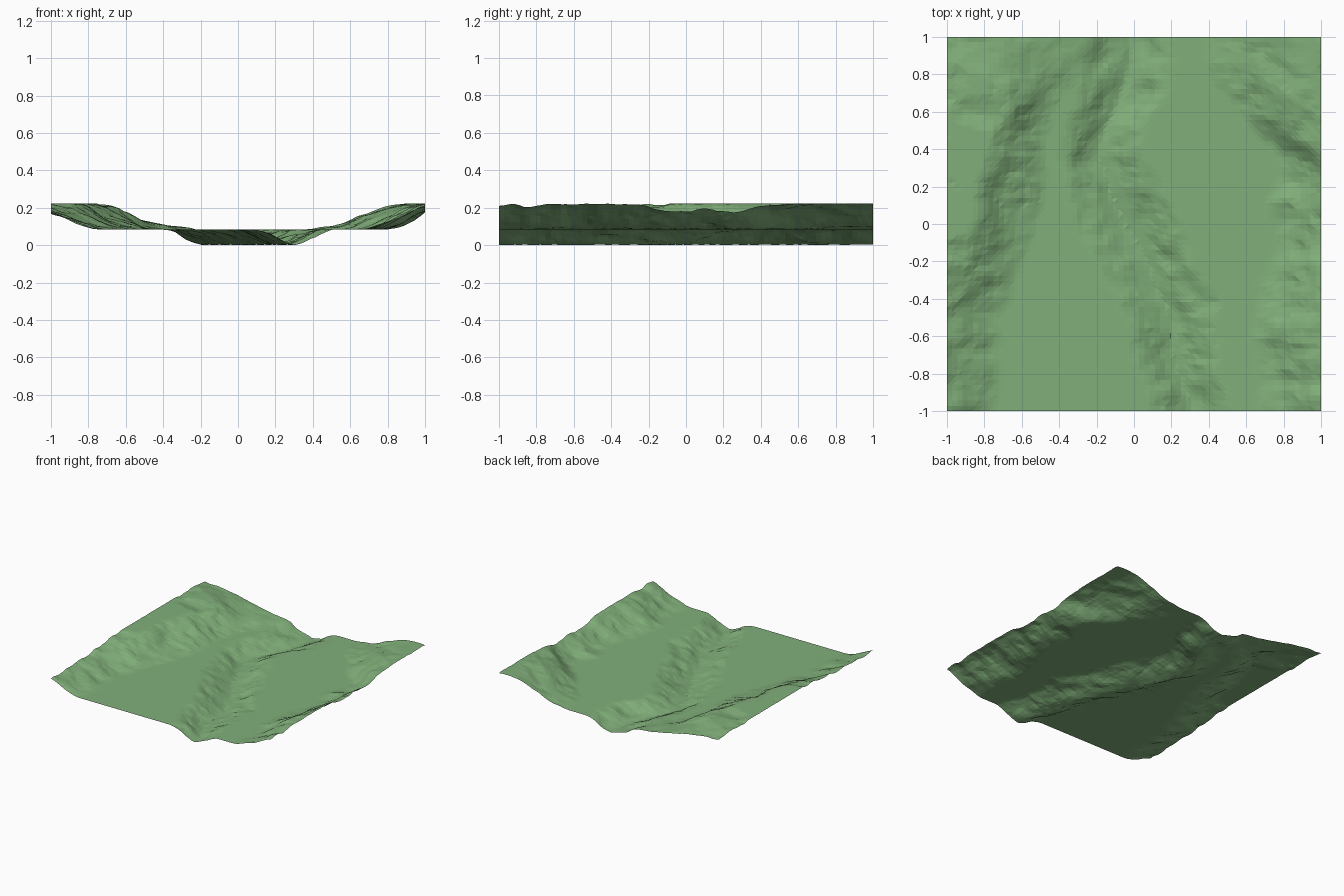
import bpy, bmesh
from mathutils import Vector, noise

if "Cube" in bpy.data.objects:
    bpy.data.objects.remove(bpy.data.objects["Cube"])

BED, TERRACE, TOP = 0.0, 0.084, 0.223

# Plan curves: (y, x) or (y, half width)
STREAM = [(-1, .31), (-.8, .25), (-.67, .19), (-.5, .19), (-.3, .10), (-.08, 0),
          (.2, -.13), (.4, -.19), (.52, -.15), (.7, -.06), (1, -.01)]
STREAM_HALF = [(-1, .22), (-.5, .25), (-.1, .31), (.3, .26), (.7, .23), (1, .28)]
LEFT_WALL = [(-1, -1.0), (-.7, -.94), (-.4, -.88), (0, -.73), (.4, -.6), (.7, -.53), (1, -.63)]
LEFT_HALF = [(-1, .3), (-.6, .24), (0, .19), (.7, .17), (1, .5)]
RIGHT_WALL = [(-1, .88), (-.5, .82), (-.05, .93), (.1, .92), (.3, .96), (.5, .79), (.75, .67), (1, .64)]
RIGHT_HALF = [(-1, .21), (0, .2), (.4, .2), (.7, .22), (1, .3)]


def linear(points, y):
    for (y0, a), (y1, b) in zip(points, points[1:]):
        if y <= y1:
            return a + (b - a) * max(0, (y - y0) / (y1 - y0))
    return points[-1][1]


def curve(points, y):
    """Interpolation along y with rounded bends."""
    return sum(linear(points, y + o) for o in (-.08, -.04, 0, .04, .08)) / 5


def smooth(t):
    t = min(1, max(0, t))
    return t * t * (3 - 2 * t)


def rough(x, y, seed):
    """Layered noise, used to shift slopes sideways so flats stay flat."""
    return sum(noise.noise(Vector((x * f, y * f * 1.2, seed))) * a
               for f, a in ((2.5, .04), (6, .045), (12, .026), (22, .01)))


def height(x, y):
    # stream cut, sharp at the bed and rounded at the terrace
    d = abs(x + .35 * rough(x, y, 9.1) - curve(STREAM, y))
    d += rough(x, y, 5.3) * smooth(d / .1)
    t = min(1, max(0, d / curve(STREAM_HALF, y)))
    z = BED + (TERRACE - BED) * (.4 * (1 - (1 - t) ** 2) + .6 * smooth(t))
    # valley walls
    xw = x + rough(x, y, 1.7)
    lh, rh = curve(LEFT_HALF, y), curve(RIGHT_HALF, y)
    left = smooth((curve(LEFT_WALL, y) + lh - xw) / (2 * lh))
    right = smooth((xw - curve(RIGHT_WALL, y) + rh) / (2 * rh))
    # gentle dips in the uplands
    wall = max(left, right)
    dip = .03 * max(0, rough(x, y, 3.3) * 12) * smooth((wall - .6) / .4)
    return z + (TOP - TERRACE) * wall - dip


# Valley ground sheet
bm = bmesh.new()
bmesh.ops.create_grid(bm, x_segments=72, y_segments=72, size=1)
for v in bm.verts:
    v.co.z = height(v.co.x, v.co.y)
low = min(v.co.z for v in bm.verts)
for v in bm.verts:
    v.co.z -= low
bmesh.ops.triangulate(bm, faces=bm.faces[:])
mesh = bpy.data.meshes.new("valley_ground")
bm.to_mesh(mesh)
bm.free()

grass = bpy.data.materials.new("grass green")
grass.diffuse_color = (0.22, 0.43, 0.195, 1)
grass.use_nodes = True
grass.node_tree.nodes["Principled BSDF"].inputs["Base Color"].default_value = grass.diffuse_color
mesh.materials.append(grass)
ground = bpy.data.objects.new("valley_ground", mesh)
bpy.context.collection.objects.link(ground)
